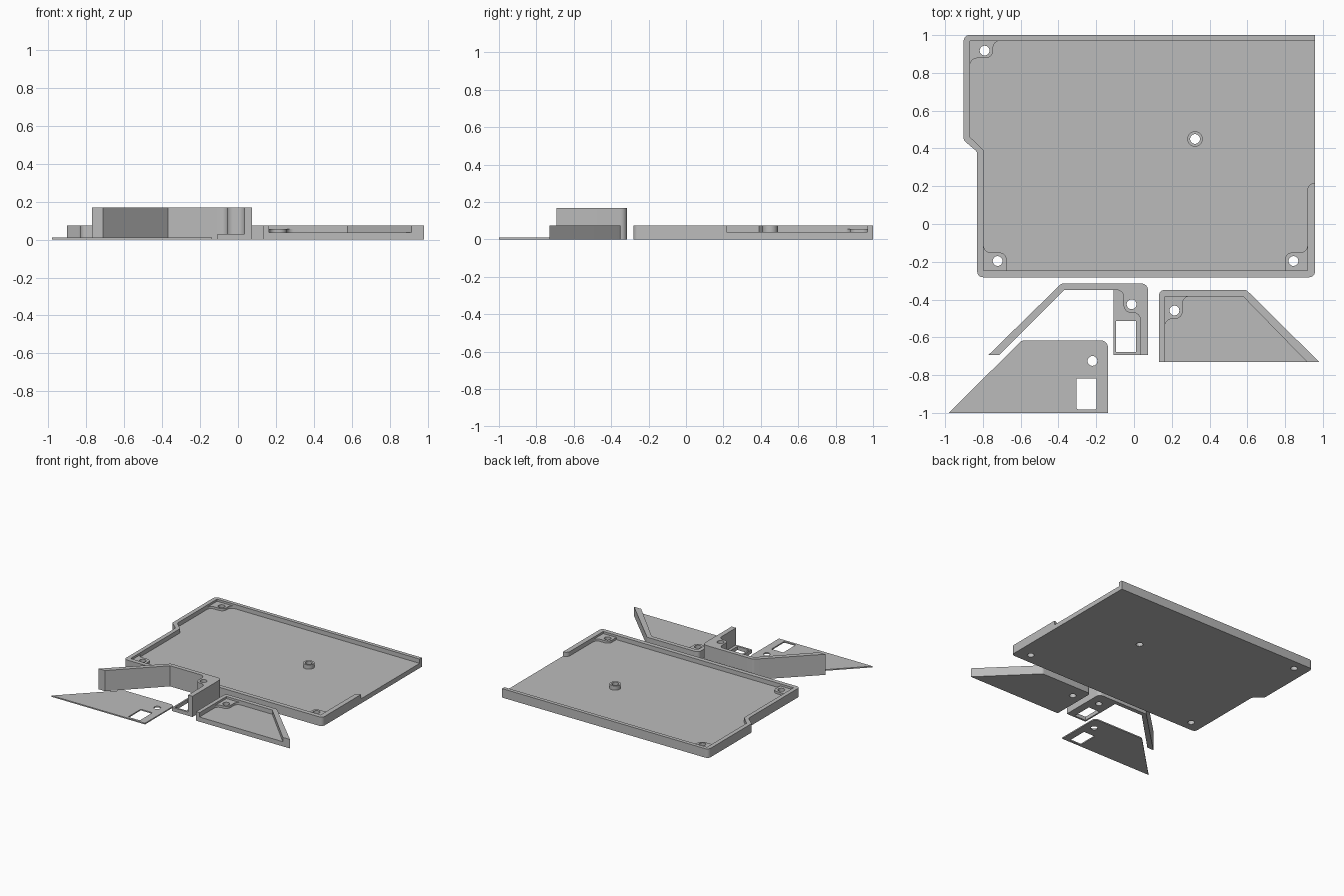
import bpy, bmesh, math
from mathutils import Vector

if "Cube" in bpy.data.objects:
    bpy.data.objects.remove(bpy.data.objects["Cube"])

grey = bpy.data.materials.new("plain grey")
grey.diffuse_color = (0.5, 0.5, 0.5, 1)
grey.use_nodes = True
grey.node_tree.nodes["Principled BSDF"].inputs["Base Color"].default_value = grey.diffuse_color


def outline(points, steps=6):
    """Turn (x, y[, radius]) corners into a loop with rounded corners."""
    loop = []
    for i, p in enumerate(points):
        c = Vector(p[:2])
        r = p[2] if len(p) > 2 else 0
        if r == 0:
            loop.append(c)
            continue
        a = (Vector(points[i - 1][:2]) - c).normalized()
        b = (Vector(points[(i + 1) % len(points)][:2]) - c).normalized()
        half = a.angle(b) / 2
        centre = c + (a + b).normalized() * r / math.sin(half)
        start = c + a * r / math.tan(half) - centre
        end = c + b * r / math.tan(half) - centre
        a0 = math.atan2(start.y, start.x)
        turn = (math.atan2(end.y, end.x) - a0 + math.pi) % math.tau - math.pi
        for k in range(steps + 1):
            t = a0 + turn * k / steps
            loop.append(centre + Vector((math.cos(t), math.sin(t))) * r)
    return loop


def circle(x, y, r, n=24):
    return [Vector((x + r * math.cos(math.tau * k / n),
                    y + r * math.sin(math.tau * k / n))) for k in range(n)]


def rect(x0, x1, y0, y1, r=0):
    return outline([(x0, y0, r), (x1, y0, r), (x1, y1, r), (x0, y1, r)], 3)


def slab(name, loops, z0, z1):
    """Extrude an outline, with optional holes, from z0 to z1."""
    bm = bmesh.new()
    for loop in loops:
        vs = [bm.verts.new((p.x, p.y, z0)) for p in loop]
        for i in range(len(vs)):
            bm.edges.new((vs[i - 1], vs[i]))
    bmesh.ops.triangle_fill(bm, use_beauty=True, edges=bm.edges[:])
    ext = bmesh.ops.extrude_face_region(bm, geom=bm.faces[:], use_keep_orig=True)
    moved = [g for g in ext["geom"] if isinstance(g, bmesh.types.BMVert)]
    bmesh.ops.translate(bm, verts=moved, vec=(0, 0, z1 - z0))
    bmesh.ops.recalc_face_normals(bm, faces=bm.faces[:])
    mesh = bpy.data.meshes.new(name)
    bm.to_mesh(mesh)
    bm.free()
    mesh.materials.append(grey)
    ob = bpy.data.objects.new(name, mesh)
    bpy.context.collection.objects.link(ob)
    return ob


def carve(ob, *cuts):
    """Cut (loops, z0, z1) pockets out of an object, then shade it."""
    bpy.context.view_layer.objects.active = ob
    for loops, z0, z1 in cuts:
        cutter = slab("cutter", loops, z0, z1)
        cutter.hide_render = True
        mod = ob.modifiers.new("cut", 'BOOLEAN')
        mod.operation, mod.solver, mod.object = 'DIFFERENCE', 'EXACT', cutter
        bpy.ops.object.modifier_apply(modifier=mod.name)
        bpy.data.objects.remove(cutter)
    bpy.ops.object.select_all(action='DESELECT')
    ob.select_set(True)
    bpy.ops.object.shade_smooth_by_angle(angle=math.radians(30))


def hole(x, y, r=0.026):
    return ([circle(x, y, r)], -0.1, 0.4)


FLOOR, BOSS, RIM, TALL = 0.038, 0.056, 0.073, 0.168

# Large tray: rim open at the back right, three corner bosses, one standoff
tray = slab("large_tray", [outline([
    (0.958, 1), (-0.902, 1, 0.03), (-0.902, 0.443, 0.03), (-0.83, 0.382, 0.03),
    (-0.83, -0.282, 0.03), (0.958, -0.282, 0.03)])], 0, RIM)
standoff = circle(0.323, 0.45, 0.041)
right_end = [(0.918, 0.217, 0.038), (1.1, 0.217), (1.1, 0.97)]
carve(tray,
      ([outline([(-0.868, 0.97), (-0.868, 0.46), (-0.796, 0.39),
                 (-0.796, -0.246), (0.918, -0.246)] + right_end), standoff], BOSS, 0.2),
      ([outline([(-0.746, 0.97, 0.037), (-0.746, 0.878, 0.04), (-0.868, 0.878, 0.037),
                 (-0.868, 0.46), (-0.796, 0.39), (-0.796, -0.151, 0.037),
                 (-0.675, -0.151, 0.037), (-0.675, -0.246), (0.80, -0.246),
                 (0.80, -0.151, 0.037), (0.918, -0.151, 0.037)] + right_end), standoff],
       FLOOR, 0.065),
      hole(-0.791, 0.918), hole(-0.722, -0.196), hole(0.844, -0.196), hole(0.323, 0.45))

# Small tray: slanted rim, open front, one corner boss
small = slab("small_tray", [outline([
    (0.98, -0.73), (0.595, -0.349, 0.03), (0.132, -0.349, 0.03), (0.132, -0.73)])], 0, RIM)
slant = [(0.964, -0.78), (0.577, -0.383)]
carve(small,
      ([outline(slant + [(0.164, -0.383), (0.164, -0.78)])], BOSS, 0.2),
      ([outline(slant + [(0.257, -0.383, 0.037), (0.257, -0.503, 0.04),
                         (0.164, -0.503, 0.037), (0.164, -0.78)])], FLOOR, 0.065),
      hole(0.214, -0.458))

# Tall bracket: bent wall, short floor with a window, full-height screw post
bracket = slab("wall_bracket", [outline([
    (0.074, -0.693), (0.074, -0.315, 0.035), (-0.384, -0.315, 0.03), (-0.77, -0.693)])], 0, TALL)
carve(bracket,
      ([outline([(-0.108, -0.349), (-0.368, -0.349), (-0.764, -0.745), (-0.108, -0.745)])],
       -0.1, 0.4),
      ([outline([(0.034, -0.745), (0.034, -0.47, 0.037), (-0.055, -0.47, 0.04),
                 (-0.055, -0.349, 0.037), (-0.2, -0.349), (-0.2, -0.745)])], 0.03, 0.4),
      ([rect(-0.095, 0.01, -0.677, -0.513)], -0.1, 0.2),
      hole(-0.013, -0.425))

# Thin cover plate with a window and a screw hole
cover = slab("cover_plate", [outline([
    (-0.138, -1), (-0.138, -0.617, 0.035), (-0.595, -0.617, 0.03), (-0.98, -1)]),
    rect(-0.304, -0.198, -0.981, -0.817, 0.008), circle(-0.22, -0.725, 0.026)], 0, 0.01)
carve(cover)
